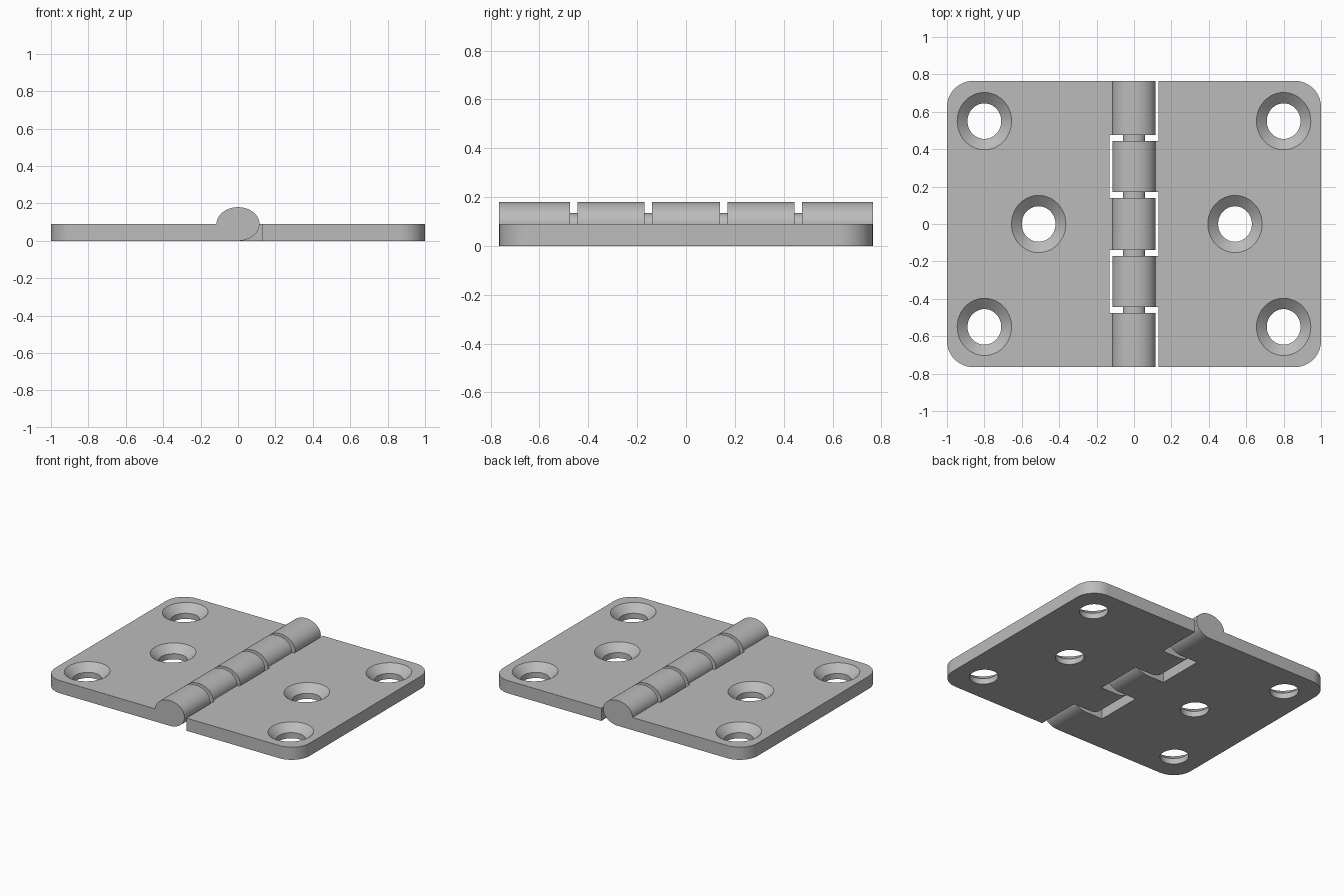
import bpy, bmesh
from math import sin, cos, pi, radians
from mathutils import Matrix, Vector

cube = bpy.data.objects.get("Cube")
if cube:
    bpy.data.objects.remove(cube, do_unlink=True)

THICK = 0.09          # plate thickness and height of the pin axis
DEPTH = 0.765         # half the hinge length
EDGE = 0.13           # inner edge of each plate
CORNER = 0.14
KNUCKLE_X = 0.115

steel = bpy.data.materials.new("grey steel")
steel.use_nodes = True
colour = (0.5, 0.5, 0.5, 1)
steel.diffuse_color = colour
steel.node_tree.nodes["Principled BSDF"].inputs["Base Color"].default_value = colour


def arc(cx, cy, rx, ry, start, end, steps):
    angles = [radians(start + (end - start) * i / steps) for i in range(steps + 1)]
    return [(cx + rx * cos(a), cy + ry * sin(a)) for a in angles]


def add_object(name, bm):
    bmesh.ops.recalc_face_normals(bm, faces=bm.faces[:])
    mesh = bpy.data.meshes.new(name)
    bm.to_mesh(mesh)
    bm.free()
    obj = bpy.data.objects.new(name, mesh)
    bpy.context.collection.objects.link(obj)
    mesh.materials.append(steel)
    return obj


def extrude(name, points, offset):
    """Extrude a closed outline of 3D points along an offset."""
    bm = bmesh.new()
    face = bm.faces.new([bm.verts.new(p) for p in points])
    result = bmesh.ops.extrude_face_region(bm, geom=[face], use_keep_orig=True)
    moved = [v for v in result["geom"] if isinstance(v, bmesh.types.BMVert)]
    bmesh.ops.translate(bm, verts=moved, vec=Vector(offset))
    return add_object(name, bm)


def select_only(obj):
    bpy.ops.object.select_all(action="DESELECT")
    obj.select_set(True)
    bpy.context.view_layer.objects.active = obj


def combine(obj, tool, operation):
    select_only(obj)
    mod = obj.modifiers.new("combine", "BOOLEAN")
    mod.operation, mod.object, mod.solver = operation, tool, "EXACT"
    bpy.ops.object.modifier_apply(modifier=mod.name)
    bpy.data.objects.remove(tool, do_unlink=True)


def screw_hole(x, y):
    """Countersunk hole cutter, slightly longer in y."""
    rings = [(0.095, -0.05), (0.095, 0.04), (0.153, THICK), (0.153, THICK + 0.05)]
    bm = bmesh.new()
    loops = []
    for r, z in rings:
        outline = arc(x, y, r * 0.95, r, 0, 360, 48)[:-1]
        loops.append([bm.verts.new((px, py, z)) for px, py in outline])
    for low, high in zip(loops, loops[1:]):
        for i in range(len(low)):
            j = (i + 1) % len(low)
            bm.faces.new((low[i], low[j], high[j], high[i]))
    bm.faces.new(loops[0])
    bm.faces.new(loops[-1])
    hole = add_object("hole_cutter", bm)
    hole.hide_render = True
    return hole


def build_leaf(name, side, middle_x, knuckles):
    # Plate with two rounded outer corners
    inset = DEPTH - CORNER
    outline = [(EDGE, -DEPTH)]
    outline += arc(1 - CORNER, -inset, CORNER, CORNER, -90, 0, 12)
    outline += arc(1 - CORNER, inset, CORNER, CORNER, 0, 90, 12)
    outline += [(EDGE, DEPTH)]
    leaf = extrude(name, [(side * x, y, 0) for x, y in outline], (0, 0, THICK))

    # Rolled knuckles, flat underneath where they join the plate
    section = [(EDGE + 0.02, 0)]
    section += arc(0, THICK, KNUCKLE_X, THICK, 270, 0, 48)
    section += [(EDGE + 0.02, THICK)]
    for start, end in knuckles:
        knuckle = extrude("knuckle", [(side * x, start, z) for x, z in section],
                          (0, end - start, 0))
        combine(leaf, knuckle, "UNION")

    # Three countersunk screw holes
    for x, y in [(0.8, 0.55), (0.8, -0.55), (middle_x, 0)]:
        combine(leaf, screw_hole(side * x, y), "DIFFERENCE")
    select_only(leaf)
    bpy.ops.object.shade_smooth_by_angle(angle=radians(25))


build_leaf("right_leaf", -1, 0.51, [(-DEPTH, -0.475), (-0.14, 0.14), (0.475, DEPTH)])
build_leaf("left_leaf", 1, 0.54, [(-0.445, -0.17), (0.17, 0.445)])

# Pin running through the knuckles
pin = extrude("hinge_pin", [(x, -0.6, z) for x, z in arc(0, THICK, 0.06, 0.045, 0, 360, 40)[:-1]],
              (0, 1.2, 0))
select_only(pin)
bpy.ops.object.shade_smooth_by_angle(angle=radians(25))
